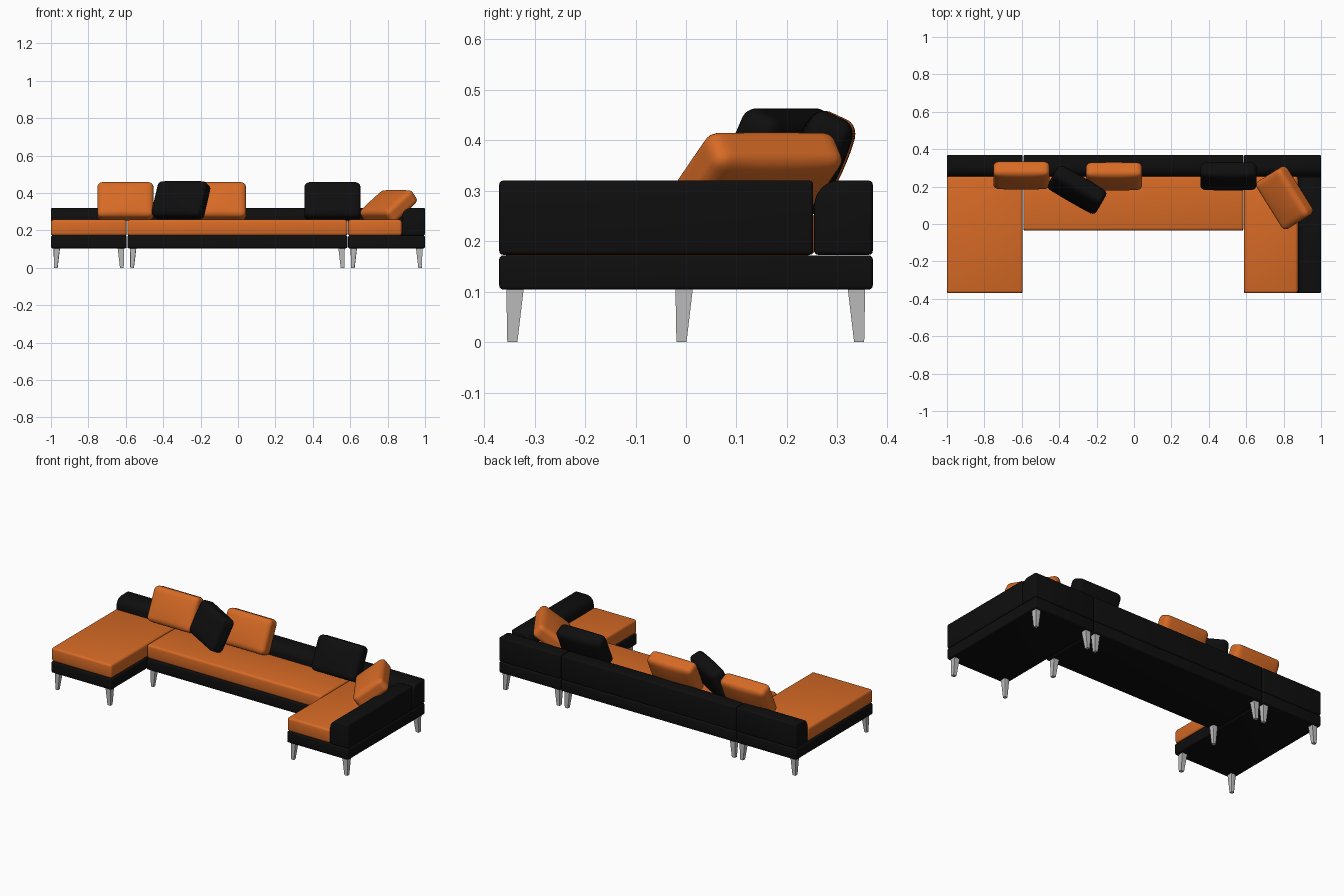
import bpy, bmesh, math
from mathutils import Vector, Matrix

if "Cube" in bpy.data.objects:
    bpy.data.objects.remove(bpy.data.objects["Cube"])


def material(name, rgb):
    m = bpy.data.materials.new(name)
    m.diffuse_color = (*rgb, 1)
    m.use_nodes = True
    m.node_tree.nodes["Principled BSDF"].inputs["Base Color"].default_value = m.diffuse_color
    return m


ORANGE = material("orange fabric", (0.68, 0.145, 0.019))
BLACK = material("black fabric", (0.0045, 0.0045, 0.0045))
METAL = material("silver metal", (0.5, 0.5, 0.5))


def finish(name, bm, mat, angle=40):
    bmesh.ops.recalc_face_normals(bm, faces=bm.faces)
    me = bpy.data.meshes.new(name)
    bm.to_mesh(me)
    bm.free()
    me.materials.append(mat)
    ob = bpy.data.objects.new(name, me)
    bpy.context.collection.objects.link(ob)
    bpy.ops.object.select_all(action='DESELECT')
    ob.select_set(True)
    bpy.context.view_layer.objects.active = ob
    bpy.ops.object.shade_smooth_by_angle(angle=math.radians(angle))
    return ob


def box(name, x, y, z, mat, bevel=0.008, inner=None):
    """Bevelled box; inner = direction whose top edge gets a large rounding."""
    bm = bmesh.new()
    bmesh.ops.create_cube(bm, size=1)
    if inner:
        d = Vector(inner) * 0.5 + Vector((0, 0, 0.5))
        edges = [e for e in bm.edges
                 if ((e.verts[0].co + e.verts[1].co) / 2 - d).length < 0.01]
    for v in bm.verts:
        v.co = [lo + (c + 0.5) * (hi - lo) for c, (lo, hi) in zip(v.co, (x, y, z))]
    if inner:
        bmesh.ops.bevel(bm, geom=edges, offset=0.05, segments=8, profile=0.5, affect='EDGES')
    sharp = [e for e in bm.edges if e.calc_face_angle(0) > math.radians(40)]
    bmesh.ops.bevel(bm, geom=sharp, offset=bevel, segments=3, profile=0.5, affect='EDGES')
    return finish(name, bm, mat)


def cushion(name, centre, turn, tilt, mat, size=(0.30, 0.10, 0.205), r=0.028):
    """Rounded, slightly puffed pillow leaning backwards by tilt."""
    bm = bmesh.new()
    bmesh.ops.create_cube(bm, size=2)
    bmesh.ops.subdivide_edges(bm, edges=bm.edges, cuts=13, use_grid_fill=True)
    half = Vector(size) / 2
    for v in bm.verts:
        # crowd the grid towards the edges, then round the box
        p = Vector([math.copysign(abs(c) ** 0.55, c) * h for c, h in zip(v.co, half)])
        core = Vector([max(-(h - r), min(h - r, c)) for c, h in zip(p, half)])
        d = p - core
        p = core + d.normalized() * r
        u, w = p.x / half.x, p.z / half.z
        p.y *= 0.84 + 0.22 * (1 - u * u) * (1 - w * w)
        v.co = p
    bm.transform(Matrix.Translation(centre)
                 @ Matrix.Rotation(math.radians(turn), 4, 'Z')
                 @ Matrix.Rotation(math.radians(-tilt), 4, 'X'))
    return finish(name, bm, mat, 60)


def leg(name, x, y, sx, sy):
    """Tapered leg; outer corner at (x, y), taper on the inner sides (sx, sy)."""
    bm = bmesh.new()
    bmesh.ops.create_cube(bm, size=1)
    for v in bm.verts:
        top = v.co.z > 0
        s, off = (0.035, 0.0) if top else (0.020, 0.002)
        v.co = (x + sx * (off + (v.co.x + 0.5) * s),
                y + sy * (off + (v.co.y + 0.5) * s),
                0.11 if top else 0)
    posts = [e for e in bm.edges if abs(e.verts[0].co.z - e.verts[1].co.z) > 0.05]
    bmesh.ops.bevel(bm, geom=posts, offset=0.005, segments=2, profile=0.5, affect='EDGES')
    finish(name, bm, METAL, 30)


Z_BASE, Z_SEAT, Z_BACK = (0.104, 0.172), (0.172, 0.257), (0.173, 0.32)
BACK_Y = (0.254, 0.37)

# three modules: x range, front y, seat right edge
modules = {
    "left": ((-1.0, -0.595), -0.37, -0.595),
    "middle": ((-0.592, 0.585), -0.035, 0.585),
    "right": ((0.588, 1.0), -0.37, 0.876),
}
for side, (xr, front, seat_x) in modules.items():
    box(side + "_base", xr, (front, 0.37), Z_BASE, BLACK)
    box(side + "_seat", (xr[0], seat_x), (front, 0.256), Z_SEAT, ORANGE, 0.014)
    box(side + "_backrest", xr, BACK_Y, Z_BACK, BLACK, inner=(0, -1, 0))
    for i, (lx, sx) in enumerate(((xr[0] + 0.014, 1), (xr[1] - 0.014, -1))):
        leg(f"{side}_front_leg_{i}", lx, front + 0.014, sx, 1)
        leg(f"{side}_back_leg_{i}", lx, 0.355, sx, -1)

# armrest on the right module
box("right_armrest", (0.876, 1.0), (-0.37, 0.252), Z_BACK, BLACK, inner=(-1, 0, 0))

# loose cushions
cushion("cushion_left", (-0.602, 0.26, 0.355), 0, 25, ORANGE)
cushion("cushion_turned", (-0.305, 0.183, 0.36), -30, 25, BLACK)
cushion("cushion_middle", (-0.107, 0.255, 0.355), 0, 25, ORANGE)
cushion("cushion_right", (0.505, 0.255, 0.355), 0, 25, BLACK)
cushion("cushion_corner", (0.805, 0.14, 0.328), -58, 52, ORANGE)
